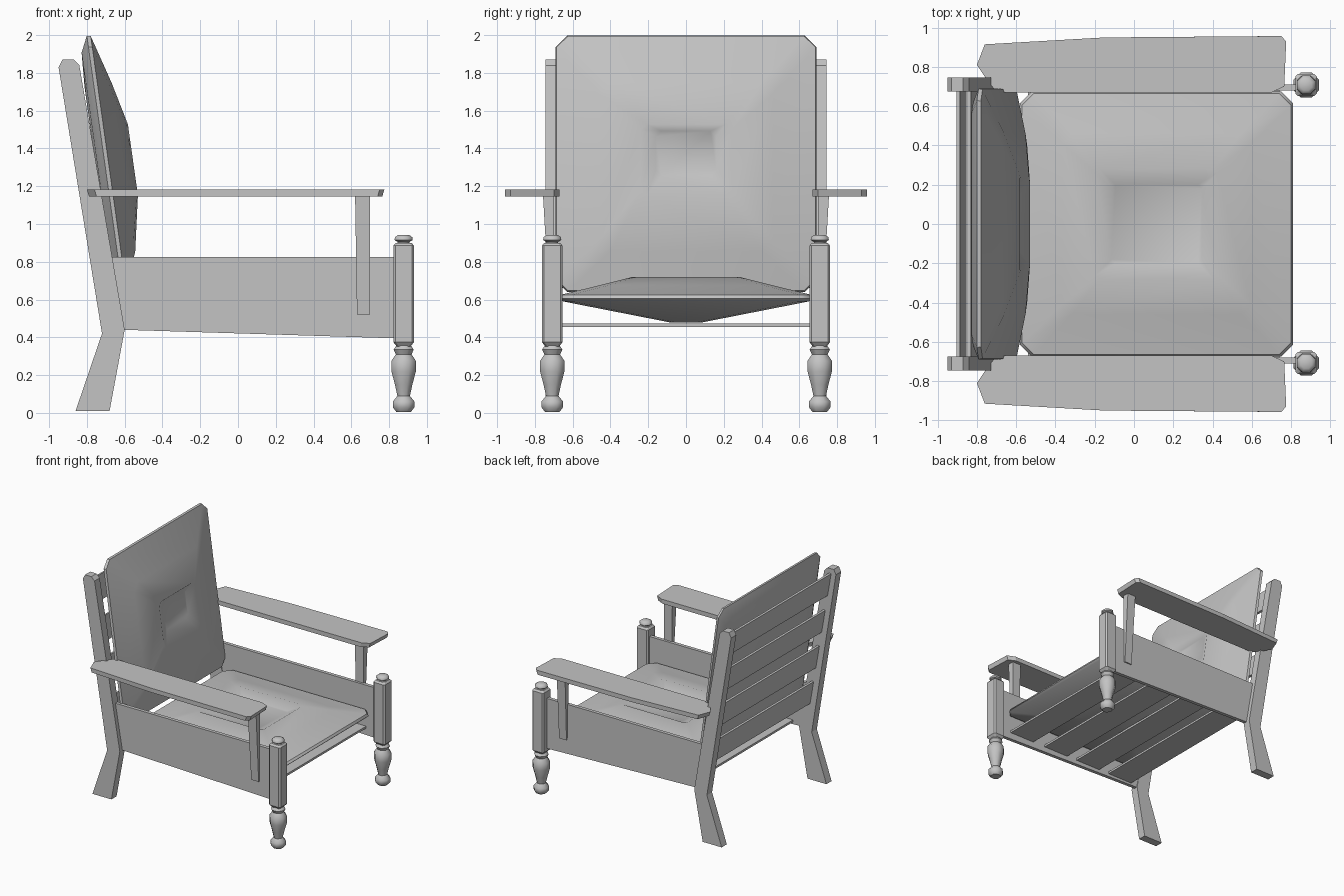
import bpy, bmesh, math
from mathutils import Matrix, Vector

if "Cube" in bpy.data.objects:
    bpy.data.objects.remove(bpy.data.objects["Cube"])

GREY = (0.55, 0.55, 0.55, 1)
mat = bpy.data.materials.new("grey")
mat.use_nodes = True
mat.diffuse_color = GREY
mat.node_tree.nodes["Principled BSDF"].inputs["Base Color"].default_value = GREY


def finish(name, bm, smooth=None, mirror=False):
    """Turn a bmesh into an object, optionally mirrored across y = 0."""
    bmesh.ops.recalc_face_normals(bm, faces=bm.faces)
    mesh = bpy.data.meshes.new(name)
    bm.to_mesh(mesh)
    bm.free()
    mesh.materials.append(mat)
    ob = bpy.data.objects.new(name, mesh)
    bpy.context.collection.objects.link(ob)
    if smooth:
        bpy.ops.object.select_all(action="DESELECT")
        ob.select_set(True)
        bpy.context.view_layer.objects.active = ob
        bpy.ops.object.shade_smooth_by_angle(angle=math.radians(smooth))
    if mirror:
        mod = ob.modifiers.new("mirror", "MIRROR")
        mod.use_axis = (False, True, False)


def loft(loops):
    """Bridge closed loops of equal length and cap both ends."""
    bm = bmesh.new()
    rows = [[bm.verts.new(p) for p in loop] for loop in loops]
    n = len(rows[0])
    for a, b in zip(rows, rows[1:]):
        for i in range(n):
            j = (i + 1) % n
            bm.faces.new((a[i], a[j], b[j], b[i]))
    bm.faces.new(rows[0])
    bm.faces.new(rows[-1])
    return bm


def side_plate(name, profile, y0, y1):
    """Side profile in x and z, given thickness in y, on both sides."""
    loops = [[(x, y, z) for x, z in profile] for y in (y0, y1)]
    finish(name, loft(loops), mirror=True)


def pad_loop(u, v, w, cut, du=0):
    """Rectangle with cut corners at height w."""
    return [Vector(p) for p in (
        (du + u, cut - v, w), (du + u, v - cut, w),
        (du + u - cut, v, w), (du - u + cut, v, w),
        (du - u, v - cut, w), (du - u, cut - v, w),
        (du - u + cut, -v, w), (du + u - cut, -v, w))]


def slat(name, centre, size, lean=0):
    bm = bmesh.new()
    turn = Matrix.Translation(centre) @ Matrix.Rotation(lean, 4, "Y")
    bmesh.ops.create_cube(bm, size=1, matrix=turn @ Matrix.Diagonal((*size, 1)))
    finish(name, bm)


# Rear posts with a kicked-back foot
side_plate("rear_posts", [(-0.95, 1.83), (-0.93, 1.87), (-0.87, 1.87), (-0.84, 1.84),
                          (-0.60, 0.44), (-0.68, 0.01), (-0.86, 0.01), (-0.72, 0.42)],
           0.675, 0.745)

# Side panels under the arms
side_plate("side_panels", [(-0.68, 0.825), (0.83, 0.825), (0.83, 0.395), (-0.61, 0.44)],
           0.68, 0.71)

# Arm supports, tapering towards the bottom
finish("arm_supports", loft([
    [(0.63, 0.70, 0.52), (0.70, 0.70, 0.52), (0.70, 0.72, 0.52), (0.63, 0.72, 0.52)],
    [(0.62, 0.70, 1.15), (0.70, 0.70, 1.15), (0.70, 0.757, 1.15), (0.62, 0.757, 1.15)]]),
    mirror=True)

# Broad flat arms
outline = [(-0.80, 0.81), (-0.76, 0.915), (-0.15, 0.95), (0.75, 0.957), (0.775, 0.93),
           (0.765, 0.70), (0.70, 0.67), (-0.70, 0.67), (-0.76, 0.75)]
finish("arms", loft([[(x * (0.985 if z < 1.17 else 1), y, z) for x, y in outline]
                     for z in (1.145, 1.182)]), mirror=True)

# Front posts with chamfered corners
LEG = Vector((0.877, 0.708, 0))
finish("front_posts", loft([
    [LEG + p for p in pad_loop(r, r, z, c)]
    for z, r, c in [(0.35, 0.035, 0.012), (0.375, 0.055, 0.012),
                    (0.885, 0.055, 0.012), (0.90, 0.042, 0.012)]]), mirror=True)


def turning(name, profile, sides=8):
    loops = [[LEG + Vector((r * math.cos(t), r * math.sin(t), z))
              for t in (math.tau * (i + 0.5) / sides for i in range(sides))]
             for r, z in profile]
    finish(name, loft(loops), smooth=50, mirror=True)


# Turned feet and finials
turning("turned_feet", [(0.042, 0.005), (0.062, 0.03), (0.062, 0.06), (0.036, 0.09),
                        (0.05, 0.15), (0.07, 0.22), (0.07, 0.275), (0.045, 0.31),
                        (0.058, 0.335), (0.04, 0.36)])
turning("post_finials", [(0.035, 0.89), (0.034, 0.905), (0.052, 0.915),
                         (0.05, 0.93), (0.03, 0.943)])

# Seat slats
for i, x in enumerate((0.62, 0.26, -0.08, -0.42)):
    slat(f"seat_slat_{i + 1}", (x, 0, 0.465), (0.24, 1.37, 0.018))

# Back slats following the lean of the rear posts
LEAN = math.atan2(-0.24, 1.40)
for i, z in enumerate((1.73, 1.40, 1.08, 0.76)):
    slat(f"back_slat_{i + 1}", (-0.66 - 0.171 * (z - 0.45), 0, z),
         (0.018, 1.37, 0.2), LEAN)

# Seat cushion: shallow pyramids above and below a seam, tufted in the middle
seat = [(0.12, 0.08, 0.478, 0.03), (0.68, 0.65, 0.59, 0.05), (0.695, 0.675, 0.605, 0.06),
        (0.685, 0.665, 0.625, 0.06), (0.48, 0.46, 0.675, 0.05), (0.31, 0.28, 0.72, 0.02),
        (0.23, 0.20, 0.675, 0.02)]
finish("seat_cushion", loft([pad_loop(u, v, w, c, du=0.115) for u, v, w, c in seat]),
       smooth=40)

# Back cushion: u runs up the back, w points forward
place = (Matrix.Translation((-0.695, 0, 1.32)) @ Matrix.Rotation(math.radians(-8), 4, "Y")
         @ Matrix(((0, 0, 1, 0), (0, 1, 0, 0), (1, 0, 0, 0), (0, 0, 0, 1))))
back = [(0.42, 0.42, -0.06, 0.06, 0), (0.60, 0.62, -0.05, 0.06, 0),
        (0.685, 0.69, -0.01, 0.06, 0), (0.68, 0.685, 0.01, 0.06, 0),
        (0.45, 0.46, 0.085, 0.06, -0.03), (0.19, 0.24, 0.14, 0.03, 0.0),
        (0.12, 0.16, 0.10, 0.03, 0.04)]
finish("back_cushion", loft([[place @ p for p in pad_loop(u, v, w, c, du=d)]
                             for u, v, w, c, d in back]), smooth=40)
